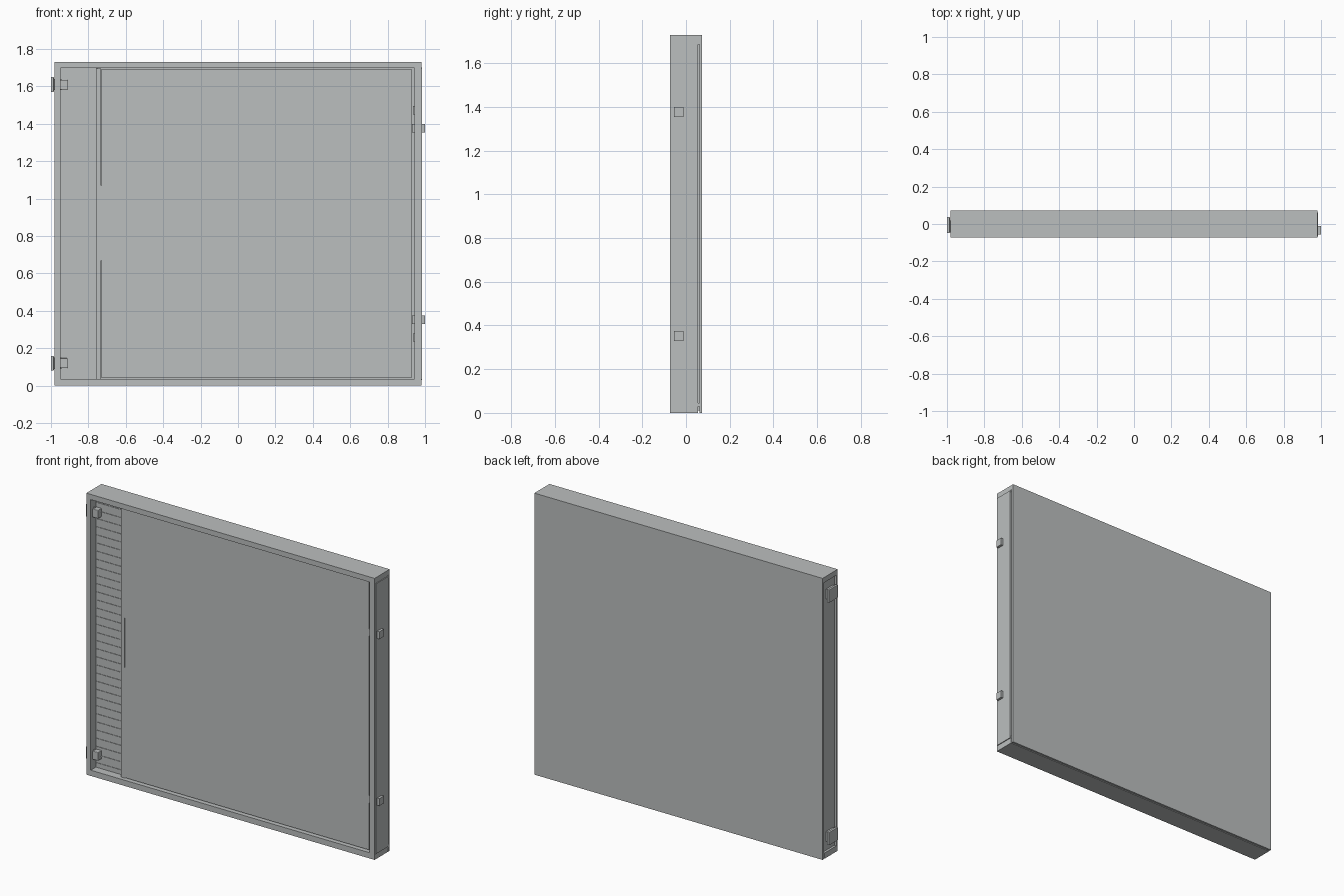
import bpy, bmesh, math

if "Cube" in bpy.data.objects:
    bpy.data.objects.remove(bpy.data.objects["Cube"])

grey = bpy.data.materials.new("light_grey_metal")
grey.diffuse_color = (0.50, 0.52, 0.52, 1)
grey.use_nodes = True
grey.node_tree.nodes["Principled BSDF"].inputs["Base Color"].default_value = grey.diffuse_color

H = 1.73            # panel height
F, B = -0.0735, 0.0735   # front and back planes


def finish(name, bm):
    bmesh.ops.recalc_face_normals(bm, faces=bm.faces)
    mesh = bpy.data.meshes.new(name)
    bm.to_mesh(mesh)
    bm.free()
    mesh.materials.append(grey)
    ob = bpy.data.objects.new(name, mesh)
    bpy.context.collection.objects.link(ob)
    return ob


def add_box(bm, x, y, z):
    verts = bmesh.ops.create_cube(bm, size=1)["verts"]
    for v in verts:
        v.co = [r[0] if c < 0 else r[1] for c, r in zip(v.co, (x, y, z))]


def boxes(name, *parts, bevel=0):
    bm = bmesh.new()
    for p in parts:
        add_box(bm, *p)
    ob = finish(name, bm)
    if bevel:
        m = ob.modifiers.new("soft_edges", "BEVEL")
        m.width, m.segments = bevel, 2
    return ob


# Top and bottom rails; the bottom one leaves a narrow groove before the back
boxes("top_rail", ((-0.98, 0.98), (F, B), (H - 0.032, H)))
boxes("bottom_rail", ((-0.98, 0.98), (F, 0.055), (0, 0.035)))

# Left upright: recessed web with a front lip
boxes("left_upright", ((-0.966, -0.95), (F + 0.001, 0.062), (0.03, H - 0.03)),
      ((-0.98, -0.95), (F, -0.060), (0.03, H - 0.03)))

# Right upright with its slightly proud cover
boxes("right_upright", ((0.945, 0.98), (F, 0.055), (0.03, H - 0.03)))
boxes("right_side_cover", ((0.98, 0.985), (-0.068, 0.053), (0.035, H - 0.035)))

# Back sheet and the filler that closes the grooves
boxes("back_sheet", ((-0.98, 0.98), (0.061, B), (0, H)))
boxes("groove_filler", ((-0.95, 0.97), (0.04, 0.065), (0.01, H - 0.01)))

# Main front panel, set back, with a narrow edge strip
boxes("front_panel", ((-0.73, 0.928), (F + 0.02, 0.05), (0.04, H - 0.037)))
boxes("panel_edge_strip", ((-0.76, -0.732), (F + 0.022, 0.05), (0.036, H - 0.033)))
boxes("panel_gap_floor", ((-0.75, 0.946), (F + 0.035, 0.05), (0.033, H - 0.03)))

# Deeper side bay with fine horizontal ribs
boxes("side_bay_floor", ((-0.952, -0.755), (F + 0.05, 0.05), (0.033, H - 0.03)))
n = 33
boxes("side_bay_ribs", *[((-0.945, -0.775), (F + 0.047, F + 0.051),
                          (0.06 + i * 0.05, 0.065 + i * 0.05)) for i in range(n)])

# Curved finger pull on the edge strip: nested crescents
bm = bmesh.new()
for depth, lift in ((0.026, 0.019), (0.015, 0.016)):
    half = 0.20 * math.sqrt(depth / 0.026)
    pts = [(-0.731 - depth * math.sin(math.pi * i / 16),
            0.87 - half * math.cos(math.pi * i / 16)) for i in range(17)]
    face = bm.faces.new([bm.verts.new((x, F + lift, z)) for x, z in pts])
    ext = bmesh.ops.extrude_face_region(bm, geom=[face])["geom"]
    for v in ext:
        if isinstance(v, bmesh.types.BMVert):
            v.co.y = F + 0.024
    if not face.is_valid:
        continue
finish("finger_pull", bm)

# Hinges on the left, latches and stops on the right, mirrored about mid height
for label, s in (("lower", 1), ("upper", -1)):
    def zr(a, b):
        return (a, b) if s > 0 else (H - b, H - a)
    boxes(label + "_hinge_plate", ((-1.0, -0.985), (-0.048, 0.038), zr(0.08, 0.16)),
          bevel=0.003)
    boxes(label + "_hinge_neck", ((-0.99, -0.945), (-0.045, 0.02), zr(0.09, 0.15)))
    boxes(label + "_hinge_block", ((-0.95, -0.912), (-0.056, -0.02), zr(0.095, 0.147)),
          bevel=0.003)
    lz = (0.33, 0.375) if s > 0 else (1.355, 1.40)
    boxes(label + "_latch", ((0.93, 1.0), (-0.055, -0.012), lz))
    boxes(label + "_stop", ((0.935, 0.946), (-0.06, -0.03), zr(0.235, 0.28)))
    boxes(label + "_cover_tab", ((0.978, 0.984), (0.053, 0.061), zr(0.03, 0.045)))
